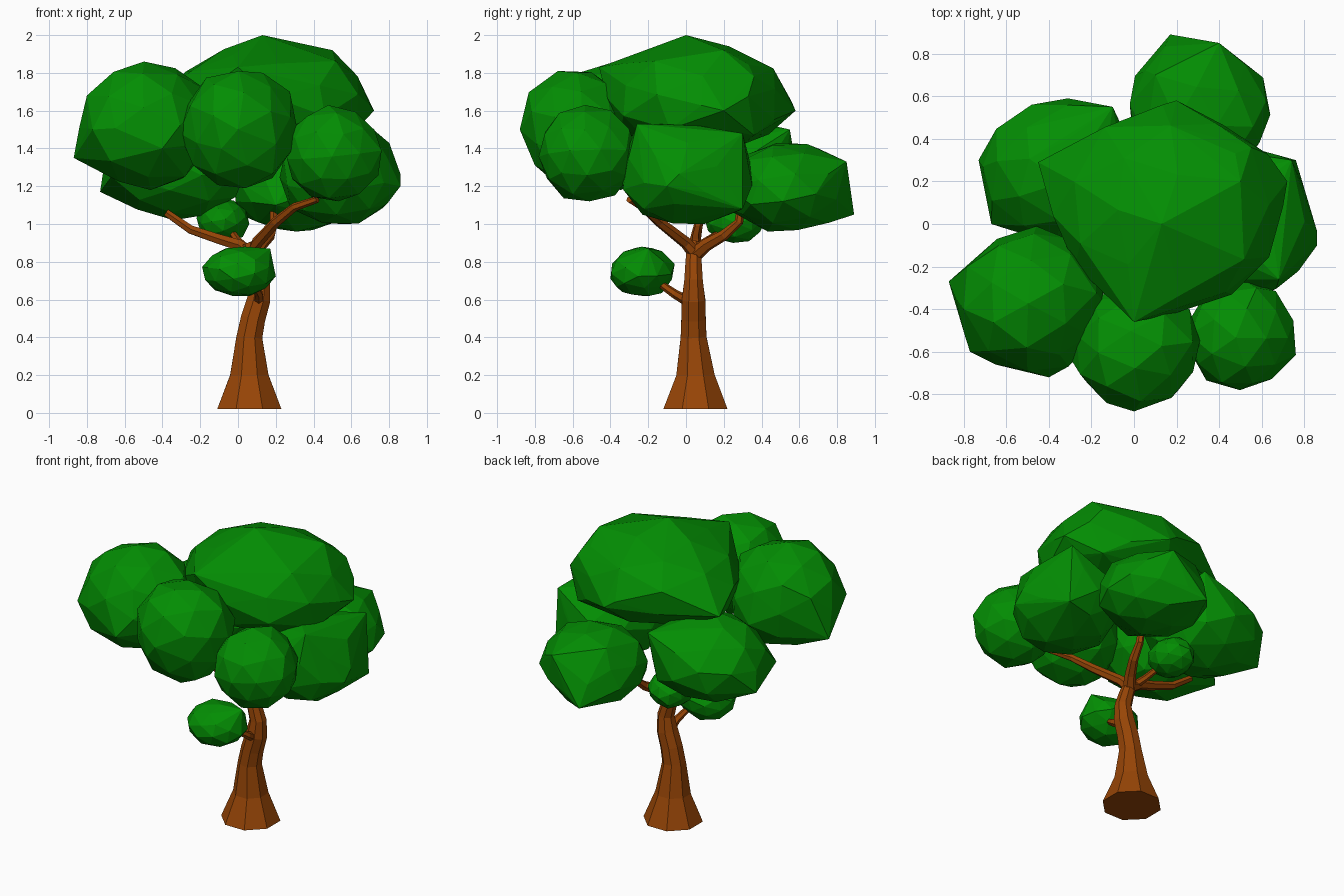
import bpy, bmesh, math, random
from mathutils import Vector, Euler

if "Cube" in bpy.data.objects:
    bpy.data.objects.remove(bpy.data.objects["Cube"])
random.seed(7)


def material(name, rgb):
    mat = bpy.data.materials.new(name)
    mat.use_nodes = True
    mat.diffuse_color = (*rgb, 1)
    mat.node_tree.nodes["Principled BSDF"].inputs["Base Color"].default_value = (*rgb, 1)
    return mat


LEAF = material("leaf green", (0.001, 0.27, 0.001))
BARK = material("bark brown", (0.31, 0.06, 0.002))


def finish(name, bm, mat):
    bmesh.ops.recalc_face_normals(bm, faces=bm.faces)
    mesh = bpy.data.meshes.new(name)
    bm.to_mesh(mesh)
    bm.free()
    mesh.materials.append(mat)
    bpy.context.collection.objects.link(bpy.data.objects.new(name, mesh))


def clump(name, xs, ys, zs, corners=()):
    """Uneven leaf ball fitted to a box, with a few corners pulled out by a convex hull."""
    bm = bmesh.new()
    bmesh.ops.create_icosphere(bm, subdivisions=2, radius=1)
    turn = Euler([random.uniform(0, math.tau) for _ in range(3)]).to_matrix()
    points = [turn @ vert.co * random.uniform(0.95, 1.05) for vert in bm.verts]
    bm.clear()
    for axis, (low, high) in enumerate((xs, ys, zs)):
        start = min(point[axis] for point in points)
        end = max(point[axis] for point in points)
        for point in points:
            point[axis] = low + (point[axis] - start) / (end - start) * (high - low)
    for point in points + list(corners):
        bm.verts.new(point)
    bmesh.ops.convex_hull(bm, input=bm.verts[:])
    inner = [vert for vert in bm.verts if not vert.link_faces]
    bmesh.ops.delete(bm, geom=inner, context='VERTS')
    finish(name, bm, LEAF)


def limb(name, path, radii, sides):
    """Capped tube along a path, with one radius per point."""
    bm = bmesh.new()
    points = [Vector(point) for point in path]
    rings = []
    for i, (point, radius) in enumerate(zip(points, radii)):
        tangent = points[min(i + 1, len(points) - 1)] - points[max(i - 1, 0)]
        tilt = Vector((0, 0, 1)).rotation_difference(tangent)
        ring = []
        for k in range(sides):
            angle = math.tau * (k + 0.5) / sides
            offset = Vector((math.cos(angle), math.sin(angle), 0)) * radius
            ring.append(bm.verts.new(point + tilt @ offset))
        rings.append(ring)
    for lower, upper in zip(rings, rings[1:]):
        for k in range(sides):
            after = (k + 1) % sides
            bm.faces.new((lower[k], lower[after], upper[after], upper[k]))
    bm.faces.new(rings[0])
    bm.faces.new(rings[-1])
    finish(name, bm, BARK)


def branch(name, path, thick, thin):
    """Six-sided limb that tapers evenly."""
    steps = len(path) - 1
    radii = [thick + (thin - thick) * i / steps for i in range(steps + 1)]
    limb(name, path, radii, sides=6)


# Trunk, flared at the foot and bent at the top
limb("trunk",
     [(0.06, 0.05, 0.02), (0.06, 0.05, 0.2), (0.06, 0.04, 0.4), (0.08, 0.04, 0.5),
      (0.11, 0.04, 0.6), (0.12, 0.04, 0.7), (0.09, 0.04, 0.8), (0.05, 0.04, 0.9)],
     [0.184, 0.11, 0.074, 0.07, 0.067, 0.053, 0.046, 0.036], sides=8)

# Branches
fork = (0.08, 0.05, 0.84)
branch("left_fork", [fork, (0, 0.05, 0.89), (-0.1, 0.05, 0.92), (-0.25, 0.06, 0.97), (-0.38, 0.08, 1.06)], 0.038, 0.021)
branch("front_fork", [fork, (0.1, 0, 0.9), (0.2, -0.14, 1.01), (0.3, -0.23, 1.09), (0.42, -0.3, 1.13)], 0.037, 0.018)
branch("back_fork", [fork, (0.12, 0.11, 0.89), (0.17, 0.2, 0.94), (0.19, 0.28, 1.01), (0.18, 0.31, 1.22)], 0.04, 0.018)
branch("small_branch", [(0.04, 0.05, 0.87), (0, 0.11, 0.91), (-0.05, 0.22, 0.98)], 0.026, 0.017)
branch("low_twig", [(0.11, 0.03, 0.58), (0.11, -0.06, 0.63), (0.07, -0.16, 0.7)], 0.03, 0.018)

# Leaf clumps: extents along x, y and z, then the corners that stick out
clump("crown", (-0.38, 0.7), (-0.42, 0.56), (1.38, 1.94),
      [(0.13, 0, 2), (-0.45, 0.29, 1.6), (0, -0.46, 1.83), (0.5, 0.2, 1.92),
       (0.72, 0.2, 1.6), (0.55, 0.36, 1.78), (0.55, 0.36, 1.47), (0.2, 0.58, 1.6)])
clump("front_left_leaves", (-0.84, -0.13), (-0.69, -0.01), (1.18, 1.86),
      [(-0.87, -0.27, 1.35), (-0.77, -0.6, 1.5), (-0.4, -0.72, 1.4), (-0.8, -0.4, 1.68)])
clump("front_leaves", (-0.31, 0.31), (-0.86, -0.28), (1.19, 1.81), [(0, -0.88, 1.5)])
clump("front_right_leaves", (0.26, 0.76), (-0.78, -0.26), (1.12, 1.63))
clump("right_leaves", (0.22, 0.86), (-0.34, 0.35), (1, 1.53),
      [(0.74, 0.3, 1.48), (0.68, -0.26, 1.53), (0.76, 0.3, 1.08), (0.86, -0.1, 1.2)])
clump("back_leaves", (-0.02, 0.64), (0.22, 0.86), (0.96, 1.43),
      [(0.17, 0.89, 1.05), (0.4, 0.85, 1.33), (0.1, 0.7, 1.4), (0.2, 0.18, 1.1)])
clump("back_left_leaves", (-0.71, 0.05), (-0.08, 0.59), (1.02, 1.58),
      [(-0.73, 0.3, 1.17), (-0.67, 0, 1.25), (-0.1, 0.55, 1.5)])
clump("low_leaves", (-0.19, 0.2), (-0.4, -0.06), (0.62, 0.88), [(0.17, -0.2, 0.87)])
clump("inner_leaves", (-0.22, 0.06), (0.1, 0.42), (0.9, 1.14))
